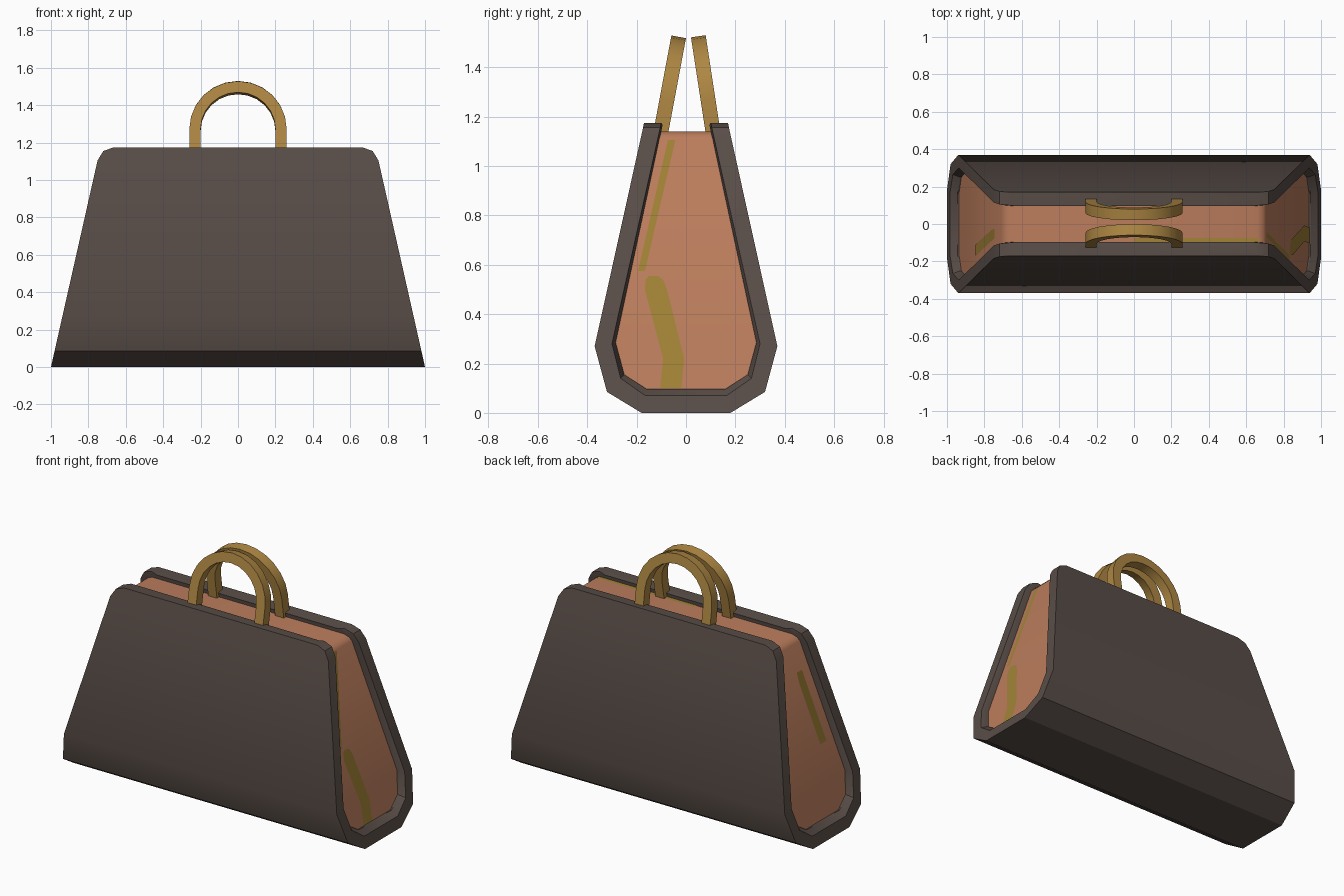
import bpy, math
from mathutils import Vector

if "Cube" in bpy.data.objects:
    bpy.data.objects.remove(bpy.data.objects["Cube"])


def material(name, rgb):
    m = bpy.data.materials.new(name)
    m.diffuse_color = (*rgb, 1)
    m.use_nodes = True
    m.node_tree.nodes["Principled BSDF"].inputs["Base Color"].default_value = m.diffuse_color
    return m


BROWN = material("dark_brown_leather", (0.10, 0.075, 0.064))
ORANGE = material("tan_lining", (0.50, 0.205, 0.108))
GOLD = material("gold_handle", (0.42, 0.24, 0.055))
OLIVE = material("olive_mark", (0.36, 0.225, 0.038))


def make(name, verts, faces, mat, smooth=None):
    me = bpy.data.meshes.new(name)
    me.from_pydata(verts, [], faces)
    ob = bpy.data.objects.new(name, me)
    bpy.context.collection.objects.link(ob)
    me.materials.append(mat)
    bpy.ops.object.select_all(action='DESELECT')
    ob.select_set(True)
    bpy.context.view_layer.objects.active = ob
    bpy.ops.object.mode_set(mode='EDIT')
    bpy.ops.mesh.select_all(action='SELECT')
    bpy.ops.mesh.normals_make_consistent(inside=False)
    bpy.ops.object.mode_set(mode='OBJECT')
    if smooth:
        bpy.ops.object.shade_smooth_by_angle(angle=math.radians(smooth))
    return ob


def loft(name, rings, mat, smooth=None):
    """Join equal rings of points into a capped solid."""
    n = len(rings[0])
    verts = [p for r in rings for p in r]
    faces = [(k * n + i, k * n + (i + 1) % n, (k + 1) * n + (i + 1) % n, (k + 1) * n + i)
             for k in range(len(rings) - 1) for i in range(n)]
    faces += [tuple(range(n)), tuple(range(len(verts) - n, len(verts)))]
    return make(name, verts, faces, mat, smooth)


def rim_x(z):
    """Half width of the bag at a height, with rounded top corners."""
    if z > 1.155:
        return 0.72 - (z - 1.155) * 2.75
    if z > 1.105:
        return 0.75 - (z - 1.105) * 0.6
    return 1 - 0.2255 * z


# Outer shell: U-shaped strip, section runs outer skin, rim, inner lip
outer = [(.17, 1.175), (.174, 1.155), (.185, 1.105), (.37, .27), (.32, .085), (.18, 0)]
inner = [(.10, 1.175), (.1045, 1.155), (.1156, 1.105), (.30, .28), (.265, .14), (.165, .07)]
lip = [(.095, 1.165), (.099, 1.145), (.11, 1.10), (.285, .285), (.25, .155), (.16, .097)]
rings = []
for i, (o, a, b) in enumerate(zip(outer, inner, lip)):
    xo, xa = rim_x(o[1]), rim_x(a[1])
    xb = xa - 0.04
    rings.append([(-xo, *o), (xo, *o), (xa, *a), (xb, *b), (-xb, *b), (-xa, *a)])
rings += [[(x, -y, z) for x, y, z in r] for r in reversed(rings)]
loft("outer_shell", rings, BROWN, 30)

# Lining block: end gussets and closed top
levels = [(.08, .165, .94), (.155, .255, .923), (.285, .29, .894),
          (1.108, .113, .708), (1.128, .11, .69), (1.14, .108, .66)]
loft("lining", [[(-x, -y, z), (x, -y, z), (x, y, z), (-x, y, z)] for z, y, x in levels],
     ORANGE, 30)


# Thin painted marks on the gussets and top
def mark(name, path, side):
    verts, faces = [], []
    for y, z, w in path:
        x = side * (0.961 - 0.2275 * z)
        verts += [(x, y - w / 2, z), (x, y + w / 2, z)]
    for k in range(0, len(verts) - 2, 2):
        f = (k, k + 1, k + 3, k + 2)
        faces.append(f if side > 0 else f[::-1])
    ob = make(name, verts, faces, OLIVE)
    # keep the plate facing outward
    if ob.data.polygons[0].normal.x * side < 0:
        ob.data.flip_normals()


mark("broad_mark", [(-.132, .555, .035), (-.128, .54, .07), (-.122, .50, .09),
                    (-.05, .22, .085), (-.062, .10, .085)], 1)
mark("narrow_mark", [(-.18, .575, .028), (-.058, 1.106, .03)], 1)
mark("far_mark", [(-.14, .50, .06), (-.06, .88, .06), (-.05, .95, .05)], -1)
top_mark = make("top_mark", [(0, -.10, 1.143), (.67, -.10, 1.143), (.67, -.075, 1.143),
                             (0, -.075, 1.143)], [(0, 1, 2, 3)], OLIVE)
if top_mark.data.polygons[0].normal.z < 0:
    top_mark.data.flip_normals()


# Arched handles leaning toward each other
def handle(name, y0, y1):
    z0, rise, r, h = 1.12, 0.15, 0.23, 0.03
    up = Vector((0, y1 - y0, 0.385)).normalized()
    across = Vector((1, 0, 0)).cross(up)
    path = [(r, 0, 0)]
    path += [(r * math.cos(a), rise + r * math.sin(a), a)
             for a in (math.pi * k / 12 for k in range(13))]
    path.append((-r, 0, math.pi))
    rings = []
    for px, pz, a in path:
        c = Vector((px, y0, z0)) + up * pz
        out = Vector((math.cos(a), 0, 0)) + up * math.sin(a)
        rings.append([c + out * (h * s) + across * (h * t)
                      for s, t in ((1, 1), (1, -1), (-1, -1), (-1, 1))])
    loft(name, rings, GOLD, 40)


handle("front_handle", -.105, -.033)
handle("back_handle", .112, .053)
